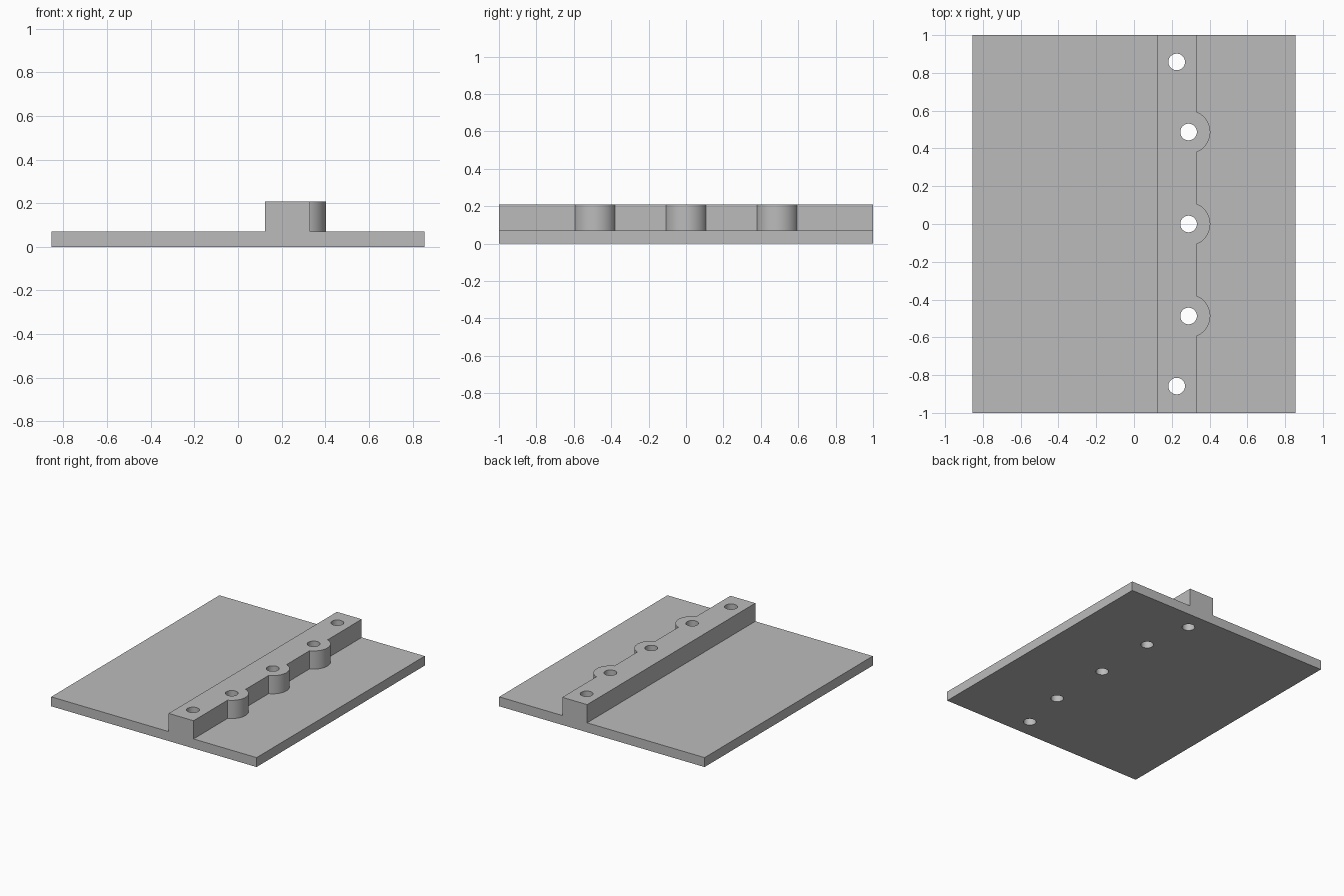
import bpy, bmesh

if "Cube" in bpy.data.objects:
    bpy.data.objects.remove(bpy.data.objects["Cube"])

BASE_Z, TOP_Z = 0.071, 0.208
BOSSES = [(0.289, y) for y in (-0.487, 0, 0.487)]
HOLES = BOSSES + [(0.226, -0.858), (0.226, 0.858)]

grey = bpy.data.materials.new("plain grey")
grey.diffuse_color = (0.5, 0.5, 0.5, 1)
grey.use_nodes = True
grey.node_tree.nodes["Principled BSDF"].inputs["Base Color"].default_value = grey.diffuse_color


def new_object(name, bm):
    bmesh.ops.recalc_face_normals(bm, faces=bm.faces)
    mesh = bpy.data.meshes.new(name)
    bm.to_mesh(mesh)
    bm.free()
    mesh.materials.append(grey)
    obj = bpy.data.objects.new(name, mesh)
    bpy.context.collection.objects.link(obj)
    return obj


def cylinders(name, centres, radius, z0, z1):
    bm = bmesh.new()
    for x, y in centres:
        rim = bmesh.ops.create_circle(bm, cap_ends=True, radius=radius, segments=64)["verts"]
        bmesh.ops.translate(bm, verts=rim, vec=(x, y, z0))
    up = bmesh.ops.extrude_face_region(bm, geom=bm.faces[:], use_keep_orig=True)["geom"]
    bmesh.ops.translate(bm, vec=(0, 0, z1 - z0),
                        verts=[g for g in up if isinstance(g, bmesh.types.BMVert)])
    return new_object(name, bm)


def boolean(target, tool, operation):
    mod = target.modifiers.new(tool.name, "BOOLEAN")
    mod.object, mod.operation, mod.solver = tool, operation, "EXACT"
    bpy.context.view_layer.objects.active = target
    bpy.ops.object.modifier_apply(modifier=mod.name)
    bpy.data.objects.remove(tool)


# Base plate and rail: one stepped profile extruded front to back
profile = [(-0.855, 0), (0.855, 0), (0.855, BASE_Z), (0.33, BASE_Z),
           (0.33, TOP_Z), (0.123, TOP_Z), (0.123, BASE_Z), (-0.855, BASE_Z)]
bm = bmesh.new()
face = bm.faces.new([bm.verts.new((x, -1, z)) for x, z in profile])
back = bmesh.ops.extrude_face_region(bm, geom=[face], use_keep_orig=True)["geom"]
bmesh.ops.translate(bm, vec=(0, 2, 0),
                    verts=[g for g in back if isinstance(g, bmesh.types.BMVert)])
plate = new_object("plate_with_rail", bm)

# Round bosses on the rail's side, then the through holes
boolean(plate, cylinders("screw_bosses", BOSSES, 0.115, 0.03, TOP_Z), "UNION")
boolean(plate, cylinders("hole_cutters", HOLES, 0.044, -0.1, 0.4), "DIFFERENCE")

# Smooth round walls, sharp edges
plate.select_set(True)
bpy.context.view_layer.objects.active = plate
bpy.ops.object.shade_smooth_by_angle()
